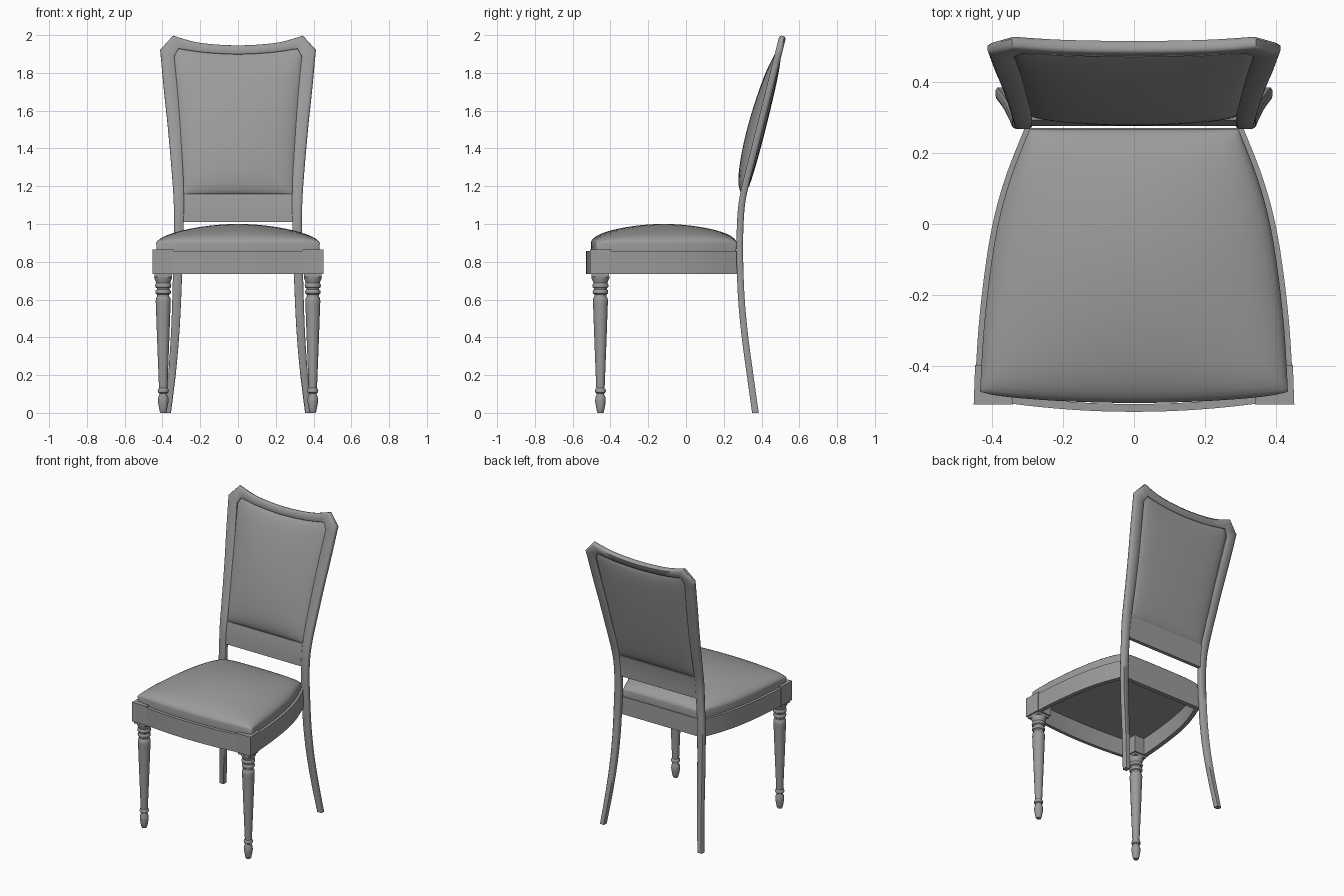
import bpy, bmesh, math

if "Cube" in bpy.data.objects:
    bpy.data.objects.remove(bpy.data.objects["Cube"])


def spline(pts, n=6):
    """Catmull-Rom through tuples of any dimension."""
    p = [pts[0]] + list(pts) + [pts[-1]]
    out = []
    for i in range(1, len(p) - 2):
        for k in range(n):
            t = k / n
            out.append(tuple(0.5 * (2 * b + (c - a) * t + (2 * a - 5 * b + 4 * c - d) * t * t
                                    + (3 * b - a - 3 * c + d) * t ** 3)
                             for a, b, c, d in zip(p[i - 1], p[i], p[i + 1], p[i + 2])))
    return out + [tuple(pts[-1])]


def interp(table, t):
    if t <= table[0][0]:
        return table[0][1]
    for (a, b), (c, d) in zip(table, table[1:]):
        if t <= c:
            return b + (d - b) * (t - a) / (c - a)
    return table[-1][1]


GREY = bpy.data.materials.new("mid_grey")
GREY.diffuse_color = (.33, .33, .33, 1)
GREY.use_nodes = True
GREY.node_tree.nodes["Principled BSDF"].inputs["Base Color"].default_value = GREY.diffuse_color


def finish(name, bm, mirror=False, angle=35):
    bmesh.ops.remove_doubles(bm, verts=bm.verts, dist=1e-5)
    bmesh.ops.recalc_face_normals(bm, faces=bm.faces)
    me = bpy.data.meshes.new(name)
    bm.to_mesh(me)
    bm.free()
    me.materials.append(GREY)
    ob = bpy.data.objects.new(name, me)
    bpy.context.collection.objects.link(ob)
    bpy.ops.object.select_all(action='DESELECT')
    ob.select_set(True)
    bpy.context.view_layer.objects.active = ob
    bpy.ops.object.shade_smooth_by_angle(angle=math.radians(angle))
    if mirror:
        ob.modifiers.new("mirror", 'MIRROR').use_clip = True
    return ob


def loft(bm, sections, cap_end=True):
    rings = [[bm.verts.new(c) for c in s] for s in sections]
    n = len(rings[0])
    for a, b in zip(rings, rings[1:]):
        for i in range(n):
            bm.faces.new((a[i], a[(i + 1) % n], b[(i + 1) % n], b[i]))
    bm.faces.new(rings[0])
    if cap_end:
        bm.faces.new(rings[-1])


def pillow(name, f, n=24):
    """Closed cushion from two grids f(u, v, side) that share their border."""
    bm = bmesh.new()
    s = [math.sin(math.pi * (i / n - 0.5)) for i in range(n + 1)]
    for side in (1, -1):
        g = [[bm.verts.new(f(u, v, side)) for u in s] for v in s]
        for j in range(n):
            for i in range(n):
                bm.faces.new((g[j][i], g[j][i + 1], g[j + 1][i + 1], g[j + 1][i]))
    return finish(name, bm, angle=50)


def roll(u, v):
    return math.sqrt(max(0, (1 - u ** 8) * (1 - v ** 8)))


def dome(u, v):
    return max(0, (1 - u * u) * (1 - v * v))


# Side curve of the back: front surface y by height
BACK = spline([(0, .35), (.2, .322), (.4, .295), (.6, .276), (.8, .268), (.95, .268),
               (1.1, .277), (1.22, .30), (1.4, .345), (2.0, .495)])


def yf(z):
    return interp(BACK, z)


# Back frame: rear legs, stiles and crest as one strip (x in, z in, x out, z out)
strip = spline([(.355, 0, .39, 0), (.33, .2, .37, .2), (.312, .4, .356, .4), (.301, .6, .348, .6),
                (.294, .8, .343, .8), (.288, 1, .338, 1), (.288, 1.2, .345, 1.2),
                (.303, 1.5, .37, 1.5), (.32, 1.7, .391, 1.7), (.338, 1.89, .412, 1.925)])
strip += spline([(.315, 1.93, .344, 2.0), (.2, 1.912, .23, 1.967), (.1, 1.904, .115, 1.953),
                 (0, 1.90, 0, 1.948)], 4)
T = .035


def frame_section(a, b, c, d):
    tilt = .009 * min(1, max(0, (b - 1.1) / .2))  # back edge drops as the frame leans

    def at(s, t):  # s from inner to outer edge, t from front to back
        z = b + (d - b) * s
        return a + (c - a) * s, yf(z) + T * t, z - tilt * t
    return [at(0, .1), at(.07, 0), at(.8, 0), at(.94, .1), at(1, .32),
            at(1, .75), at(.85, 1), at(.07, 1), at(0, .9)]


bm = bmesh.new()
loft(bm, [frame_section(*s) for s in strip], cap_end=False)
finish("back_frame", bm, mirror=True, angle=50)

# Lower back rail
bm = bmesh.new()
zs = [1.01 + .15 * i / 6 for i in range(7)]
loft(bm, [[(x, yf(z) + dy, z) for x, dy in ((-.3, .006), (.3, .006), (.3, .03), (-.3, .03))]
          for z in zs])
finish("lower_back_rail", bm)

# Upholstered back panel
TOP = [(0, 1.903), (.3, 1.907), (.6, 1.918), (.92, 1.935), (1, 1.90)]


def back_pad(u, v, side):
    z = 1.155 + (interp(TOP, abs(u)) - 1.155) * (v + 1) / 2
    x = u * (.292 + .052 * (z - 1.155) / .745)
    bulge = .044 * (1 - .2 * v) if side > 0 else .012
    d = roll(u, v) * .021 + dome(u, v) ** .75 * bulge
    return x, yf(z) + .018 - side * d, z


pillow("back_upholstery", back_pad)

# Seat outline: half width by y
SIDE = spline([(-.5, .45), (-.27, .436), (-.04, .406), (.12, .366), (.27, .308)])


def seat_pad(u, v, side):
    front = -.480 - .024 * (1 - u * u) + .008 * u ** 12
    y = front + (.268 - front) * (v + 1) / 2
    x = u * (interp(SIDE, y) - .015)
    edge = max(abs(u), abs(v)) > .9999
    z = .90 + .042 * roll(u, v) + .058 * dome(u, v) ** 1.1
    if side < 0:
        z = .90 if edge else .85
    return x, y, z


pillow("seat_cushion", seat_pad)

# Side seat rails
Z0, Z1, W = .735, .856, .03
bm = bmesh.new()
loft(bm, [[(x, y, Z0), (x, y, Z1), (x - W, y, Z1), (x - W, y, Z0)] for y, x in SIDE])
finish("side_seat_rail", bm, mirror=True)

# Front seat rail, gently bowed
bm = bmesh.new()
secs = []
for i in range(17):
    x = -.36 + .72 * i / 16
    y = -.529 + .025 * (x / .36) ** 2
    secs.append([(x, y, Z0), (x, y, Z1), (x, y + .022, Z1), (x, y + .022, Z0)])
loft(bm, secs)
finish("front_seat_rail", bm)

# Rear seat rail
bm = bmesh.new()
loft(bm, [[(x, .27 - W, Z0), (x, .27, Z0), (x, .27, Z1), (x, .27 - W, Z1)] for x in (-.3, .3)])
finish("rear_seat_rail", bm)

# Front corner blocks, following the splay of the side rails
LX, LY = .396, -.453
bm = bmesh.new()


def square(r, z):
    return [(LX + a * r - (.004 if a > 0 and b > 0 else 0), LY + b * r, z)
            for a, b in ((-1, -1), (1, -1), (1, 1), (-1, 1))]


loft(bm, [square(.046, .72), square(.046, .735), square(.0555, .735), square(.0555, .866)])
finish("front_corner_block", bm, mirror=True)

# Turned front legs (radius, height)
profile = [(.015, 0), (.018, .005), (.023, .03), (.028, .06), (.027, .08), (.02, .098), (.02, .103),
           (.027, .108), (.029, .117), (.027, .126), (.022, .131), (.023, .15),
           (.032, .38), (.039, .575), (.04, .59), (.038, .608), (.032, .616), (.032, .626),
           (.039, .631), (.041, .64), (.039, .649), (.034, .654), (.034, .66), (.041, .665),
           (.043, .674), (.041, .682), (.037, .687), (.04, .697), (.047, .712), (.048, .722)]
bm = bmesh.new()
N = 24
loft(bm, [[(LX + r * math.cos(2 * math.pi * k / N), LY + r * math.sin(2 * math.pi * k / N), z)
           for k in range(N)] for r, z in profile])
finish("front_leg", bm, mirror=True)
